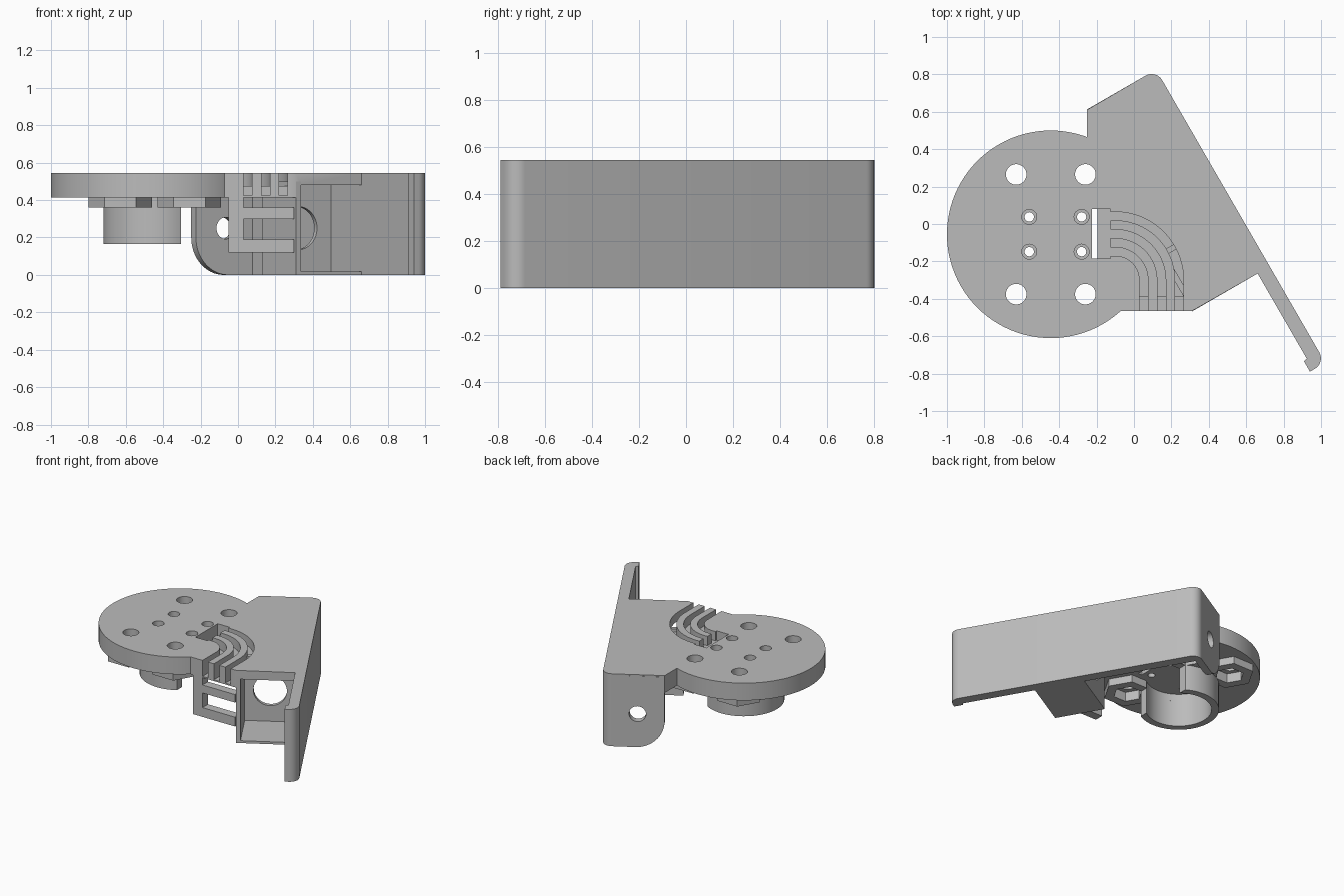
import bpy, bmesh, math
from mathutils import Matrix, Vector

cube = bpy.data.objects.get("Cube")
if cube:
    bpy.data.objects.remove(cube, do_unlink=True)

grey = bpy.data.materials.new("matte grey")
grey.use_nodes = True
GREY = (0.5, 0.5, 0.5, 1)
grey.diffuse_color = GREY
grey.node_tree.nodes["Principled BSDF"].inputs["Base Color"].default_value = GREY

# Slanted frame: N crosses the side panel, D runs along it
A = math.radians(30)
N = Vector((math.cos(A), math.sin(A), 0))
D = Vector((math.sin(A), -math.cos(A), 0))
Z = Vector((0, 0, 1))
WORLD = Matrix.Identity(3)
SLANT = Matrix((N, D, Z)).transposed()      # outline in plan, extruded up
ACROSS = Matrix((N, Z, D)).transposed()     # outline on the wall, extruded along D
TOP, UNDER = 0.545, 0.415


def prism(name, pts, lo, hi, frame=WORLD):
    bm = bmesh.new()
    face = bm.faces.new([bm.verts.new(frame @ Vector((a, b, lo))) for a, b in pts])
    up = bmesh.ops.extrude_face_region(bm, geom=[face])["geom"]
    shift = frame @ Vector((0, 0, hi - lo))
    bmesh.ops.translate(bm, vec=shift, verts=[g for g in up if isinstance(g, bmesh.types.BMVert)])
    bmesh.ops.recalc_face_normals(bm, faces=bm.faces)
    mesh = bpy.data.meshes.new(name)
    bm.to_mesh(mesh)
    bm.free()
    mesh.materials.append(grey)
    ob = bpy.data.objects.new(name, mesh)
    bpy.context.collection.objects.link(ob)
    return ob


def arc(cx, cy, r, a0, a1, n):
    angles = [math.radians(a0 + (a1 - a0) * i / n) for i in range(n + 1)]
    return [(cx + r * math.cos(a), cy + r * math.sin(a)) for a in angles]


def circle(cx, cy, r, n=48):
    return arc(cx, cy, r, 0, 360, n)[:-1]


def rect(a0, a1, b0, b1):
    return [(a0, b0), (a1, b0), (a1, b1), (a0, b1)]


def combine(ob, others, op="DIFFERENCE"):
    for other in others:
        mod = ob.modifiers.new("combine", "BOOLEAN")
        mod.operation, mod.solver, mod.object = op, "EXACT", other
        bpy.context.view_layer.objects.active = ob
        bpy.ops.object.modifier_apply(modifier=mod.name)
        bpy.data.objects.remove(other, do_unlink=True)


def slant(s, t):
    p = N * s + D * t
    return p.x, p.y


# Main dimensions
CX, CY, R = -0.445, -0.055, 0.555
INNER, PANEL_IN, PANEL_OUT = 0.036, 0.44, 0.515
BACK, DIVIDER, MOUTH, TIP = -0.656, 0.2, 0.56, 1.154
mounts = [(CX + i * 0.185, CY + j * 0.32) for i in (-1, 1) for j in (-1, 1)]
screws = [(CX + 0.025 + i * 0.14, CY + j * 0.093) for i in (-1, 1) for j in (-1, 1)]

# Round deck joined to the roof over the box
deck = prism("deck", circle(CX, CY, R, 96), UNDER, TOP)
roof = prism("roof", [(-0.25, 0.2), (-0.25, 0.611), slant(PANEL_IN, BACK),
                      slant(PANEL_IN, MOUTH), (0.31, -0.465), (-0.2, -0.465)], UNDER, TOP)
bosses = [prism("boss", circle(x, y, 0.17, 6), 0.36, UNDER + 0.02) for x, y in mounts]
combine(deck, [roof] + bosses, "UNION")

cuts = []
for x, y in mounts:
    cuts.append(prism("mount_hole", circle(x, y, 0.055), 0.3, 0.7))
    cuts.append(prism("nut_pocket", circle(x, y, 0.1, 6), 0.3, 0.43))
for x, y in screws:
    cuts.append(prism("screw_hole", circle(x, y, 0.025, 24), 0.3, 0.7))
    cuts.append(prism("screw_recess", circle(x, y, 0.04, 24), 0.5, 0.7))
# Three curved cable grooves, each dropping at the front edge
for r in (0.13, 0.225, 0.32):
    w = 0.045
    gx, gy = -0.1, -0.3
    path = ([(-0.13, gy + r + w)] + arc(gx, gy, r + w, 90, 0, 20)
            + [(gx + r + w, -0.5), (gx + r, -0.5)]
            + arc(gx, gy, r, 0, 90, 20) + [(-0.13, gy + r)])
    cuts.append(prism("groove", path, 0.475, 0.7))
    cuts.append(prism("groove_drop", rect(gx + r, gx + r + w, -0.5, -0.39), 0.425, 0.7))
cuts.append(prism("cable_slot", rect(-0.225, -0.195, -0.185, 0.08), 0.3, 0.7))
cuts.append(prism("cable_tray", rect(-0.21, -0.125, -0.185, 0.08), 0.475, 0.7))
cuts.append(prism("box_space", rect(INNER + 0.03, 0.6, DIVIDER + 0.03, 0.7), 0.3, 0.48, SLANT))
cuts.append(prism("bore", circle(CX, CY, 0.225), 0.3, UNDER))
combine(deck, cuts)

# Open collar hanging under the deck
collar = prism("collar", circle(CX, CY, 0.275, 64), 0.165, UNDER + 0.01)
combine(collar, [prism("collar_bore", circle(CX, CY, 0.225, 64), 0.1, 0.6),
                 prism("collar_gap", rect(-0.305, 0, -0.5, 0.5), 0.1, 0.6)])

# Long side panel with rounded ends and a small hooked tip
r = 0.065
panel = prism("side_panel",
              [(PANEL_IN, BACK)] + arc(PANEL_OUT - r, BACK + r, r, -90, 0, 10)
              + arc(PANEL_OUT - r, TIP - r, r, 0, 90, 10)
              + [(0.42, TIP), (0.42, 1.09), (PANEL_IN, 1.086)], 0, TOP, SLANT)

# End wall with one rounded lower corner and a round opening
wall = prism("end_wall", arc(0.29, 0.2, 0.2, 180, 270, 16)
             + [(PANEL_IN + 0.005, 0), (PANEL_IN + 0.005, TOP - 0.01), (0.09, TOP - 0.01)],
             BACK, BACK + 0.05, ACROSS)
combine(wall, [prism("wall_hole", circle(0.275, 0.25, 0.058, 32), BACK - 0.1, BACK + 0.1, ACROSS)])

# Open box: divider with round window, inner wall and floor
divider = prism("box_divider", rect(INNER, PANEL_IN, 0, 0.5), DIVIDER, DIVIDER + 0.03, ACROSS)
combine(divider, [prism("window", circle(0.24, 0.25, 0.115), 0.1, 0.4, ACROSS)])
prism("box_inner_wall", rect(INNER, INNER + 0.03, DIVIDER, MOUTH), 0, 0.5, SLANT)
prism("box_floor", rect(INNER, PANEL_IN, DIVIDER, MOUTH), 0, 0.018, SLANT)

# Cable frame at the front: a post and two rungs
prism("cable_post", rect(-0.05, 0.03, -0.465, -0.4), 0.12, UNDER + 0.01)
for z0, z1 in ((0.12, 0.19), (0.3, 0.36)):
    prism("cable_rung", rect(0.02, 0.3, -0.465, -0.4), z0, z1)

for ob in list(bpy.context.collection.objects):
    if ob.type == "MESH" and grey.name in ob.data.materials:
        bpy.ops.object.select_all(action="DESELECT")
        ob.select_set(True)
        bpy.context.view_layer.objects.active = ob
        bpy.ops.object.shade_smooth_by_angle(angle=math.radians(30))
